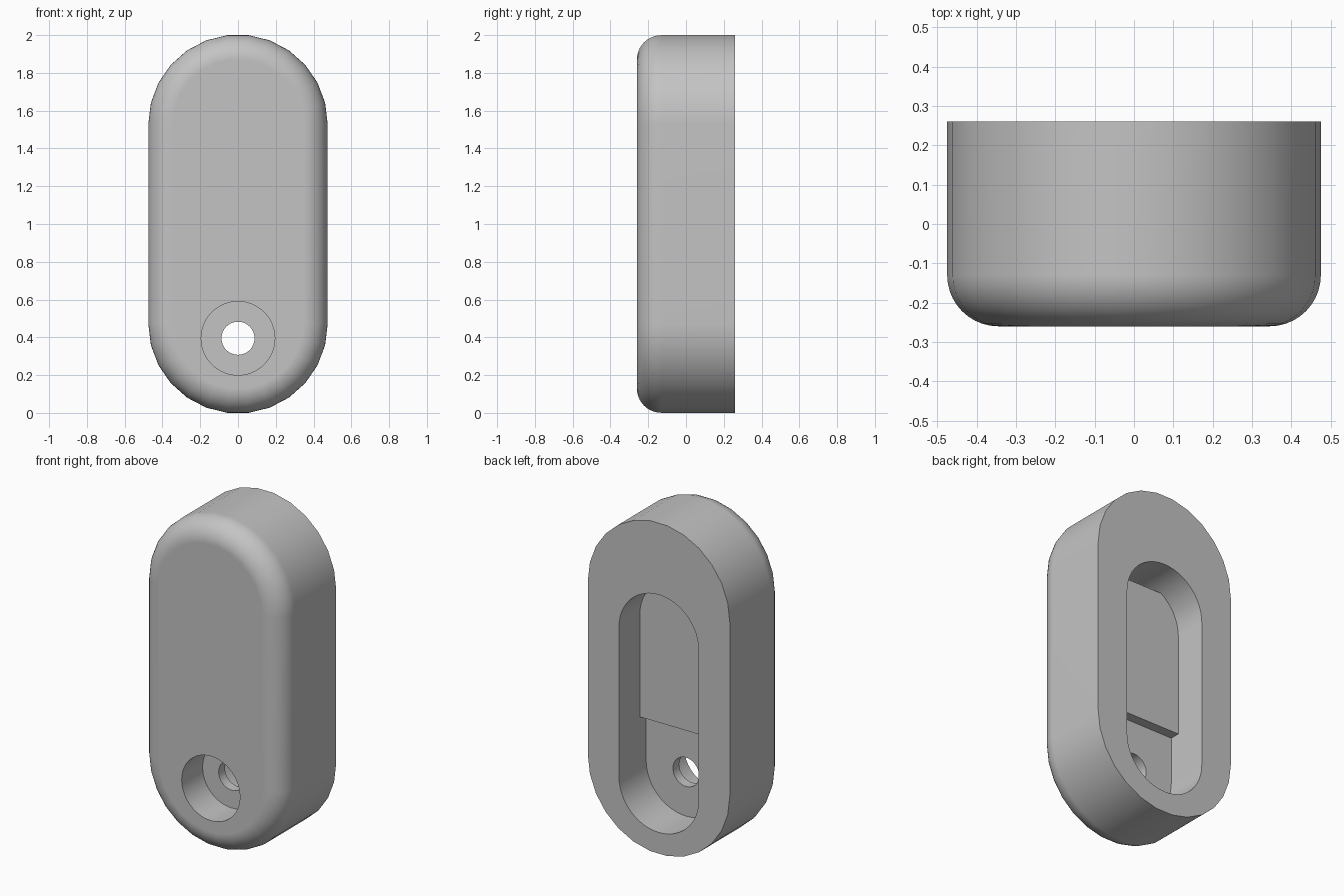
import bpy
import bmesh
from math import sin, cos, pi, radians

cube = bpy.data.objects.get("Cube")
if cube:
    bpy.data.objects.remove(cube, do_unlink=True)

grey = bpy.data.materials.new("plain_grey")
grey.use_nodes = True
colour = (0.55, 0.55, 0.55, 1)
grey.diffuse_color = colour
grey.node_tree.nodes["Principled BSDF"].inputs["Base Color"].default_value = colour


def slot_ring(radius, low, high, steps):
    """Outline of a slot in x and z: two half circles joined by straight sides."""
    ring = []
    for centre, start in ((high, 0), (low, pi)):
        for i in range(steps + 1):
            a = start + pi * i / steps
            ring.append((radius * cos(a), centre + radius * sin(a)))
    return ring


def circle_ring(radius, z, steps=48):
    return [(radius * cos(2 * pi * i / steps), z + radius * sin(2 * pi * i / steps))
            for i in range(steps)]


def loft(name, sections):
    """Skin a list of (y, ring) sections into a closed solid."""
    bm = bmesh.new()
    rings = [[bm.verts.new((x, y, z)) for x, z in ring] for y, ring in sections]
    count = len(rings[0])
    for a, b in zip(rings, rings[1:]):
        for i in range(count):
            j = (i + 1) % count
            bm.faces.new((a[i], a[j], b[j], b[i]))
    bm.faces.new(rings[0])
    bm.faces.new(rings[-1])
    bmesh.ops.recalc_face_normals(bm, faces=bm.faces)
    mesh = bpy.data.meshes.new(name)
    bm.to_mesh(mesh)
    bm.free()
    obj = bpy.data.objects.new(name, mesh)
    bpy.context.collection.objects.link(obj)
    return obj


def activate(obj):
    bpy.ops.object.select_all(action="DESELECT")
    obj.select_set(True)
    bpy.context.view_layer.objects.active = obj


def cut(target, cutter):
    cutter.hide_render = True
    mod = target.modifiers.new("cut", "BOOLEAN")
    mod.operation = "DIFFERENCE"
    mod.solver = "EXACT"
    mod.object = cutter
    activate(target)
    bpy.ops.object.modifier_apply(modifier=mod.name)
    bpy.data.objects.remove(cutter, do_unlink=True)


# Housing: slot-shaped block with a rounded front edge
FRONT, BACK, RADIUS, FILLET = -0.26, 0.26, 0.475, 0.13
LOW, HIGH, HOLE_Z = 0.472, 1.528, 0.395
sections = []
for i in range(11):
    a = pi / 2 * i / 10
    inset = FILLET * (1 - sin(a))
    sections.append((FRONT + FILLET * (1 - cos(a)),
                     slot_ring(RADIUS - inset, LOW, HIGH, 13)))
sections.append((BACK, slot_ring(RADIUS, LOW, HIGH, 13)))
housing = loft("housing", sections)
housing.data.materials.append(grey)

# Back pocket, with a raised pad left standing on its floor
pocket_ring = slot_ring(0.267, HOLE_Z, 1.30, 24)
pocket = loft("pocket_cutter", [(0.0, pocket_ring), (0.4, pocket_ring)])
pad_ring = [(-0.5, 0.68), (0.5, 0.68), (0.5, 1.525), (-0.5, 1.525)]
cut(pocket, loft("pad_cutter", [(-0.1, pad_ring), (0.06, pad_ring)]))
cut(housing, pocket)

# Front counterbore and the screw hole through to the pocket
for name, radius, start, end in (("counterbore_cutter", 0.195, -0.4, -0.06),
                                 ("screw_hole_cutter", 0.0875, -0.2, 0.1)):
    ring = circle_ring(radius, HOLE_Z)
    cut(housing, loft(name, [(start, ring), (end, ring)]))

# Smooth curved walls, crisp flat faces
activate(housing)
bpy.ops.object.shade_smooth_by_angle(angle=radians(30))
weighted = housing.modifiers.new("flat_faces", "WEIGHTED_NORMAL")
weighted.keep_sharp = True
